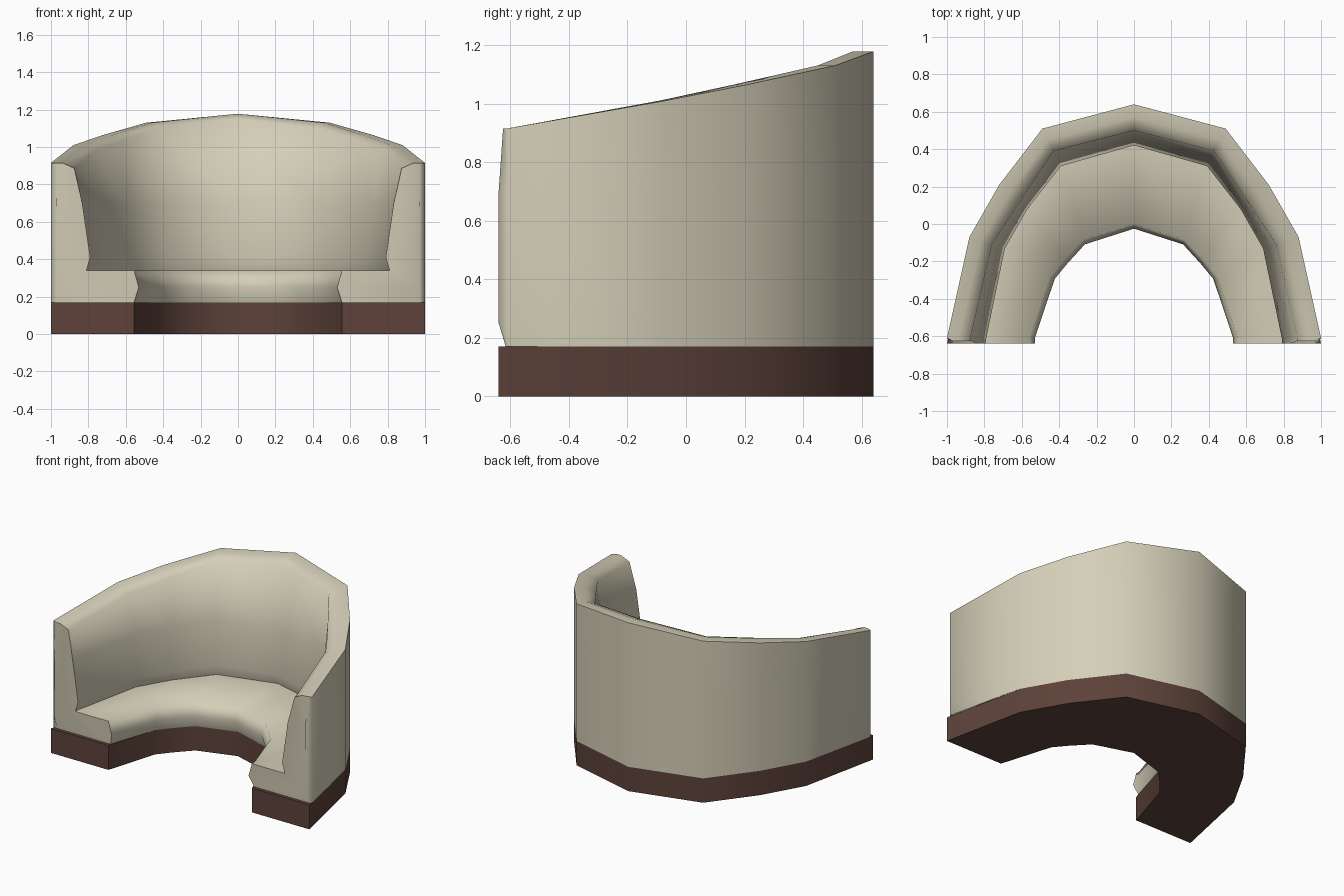
import bpy
import bmesh
import math
from mathutils import Vector

default_cube = bpy.data.objects.get("Cube")
if default_cube:
    bpy.data.objects.remove(default_cube, do_unlink=True)


def make_material(name, colour):
    material = bpy.data.materials.new(name)
    material.use_nodes = True
    material.diffuse_color = colour
    material.node_tree.nodes["Principled BSDF"].inputs["Base Color"].default_value = colour
    return material


def finish(bm, name, material, smooth_angle):
    """Turn a bmesh into a shaded, coloured object."""
    bmesh.ops.remove_doubles(bm, verts=bm.verts, dist=0.0005)
    bmesh.ops.recalc_face_normals(bm, faces=bm.faces)
    mesh = bpy.data.meshes.new(name)
    bm.to_mesh(mesh)
    bm.free()
    mesh.materials.append(material)
    obj = bpy.data.objects.new(name, mesh)
    bpy.context.collection.objects.link(obj)
    bpy.ops.object.select_all(action="DESELECT")
    obj.select_set(True)
    bpy.context.view_layer.objects.active = obj
    bpy.ops.object.shade_smooth_by_angle(angle=math.radians(smooth_angle))
    return obj


def mirrored(rings):
    """Half sweep from the centre outward -> full sweep, right end to left end."""
    flipped = [[Vector((-p.x, p.y, p.z)) for p in ring] for ring in rings[:0:-1]]
    return flipped + rings


def loft(bm, rings, closed):
    """Skin consecutive rings and cap both ends."""
    rows = [[bm.verts.new(p) for p in ring] for ring in rings]
    count = len(rows[0])
    for a, b in zip(rows, rows[1:]):
        for i in range(count if closed else count - 1):
            j = (i + 1) % count
            bm.faces.new((a[i], a[j], b[j], b[i]))
    for row in (rows[0], rows[-1]):
        bm.faces.new(row)


cream = make_material("cream upholstery", (0.66, 0.62, 0.48, 1))
brown = make_material("dark brown wood", (0.109, 0.054, 0.042, 1))

# Plan guides, from the middle of the back to the front of one arm
outer = [(0, .64), (.49, .51), (.72, .21), (.88, -.07), (1, -.61)]
rim = [(0, .5), (.43, .39), (.61, .12), (.76, -.11), (.875, -.61)]
foot = [(0, .42), (.39, .31), (.57, .08), (.69, -.13), (.79, -.61)]
edge = [(0, 0), (.27, -.085), (.37, -.19), (.445, -.28), (.555, -.61)]
heights = [1.178, 1.13, 1.065, 1.01, .915]
BASE, SEAT, FRONT = .17, .34, -.64


def cushion_section(o, r, f, e, top):
    """Cross-section: up the outside, over the rim, down the back, along the seat."""
    o, r, f, e = (Vector(p) for p in (o, r, f, e))
    corner = f + (f - e).normalized() * .02
    bulge = e + (e - f).normalized() * .025
    points = [(o, BASE), (o, .25), (o, .7), (o, top), (o.lerp(r, .5), top),
              (r, top - .028), (r.lerp(f, .5), .7), (f, .41), (corner, SEAT),
              (e, SEAT), (bulge, .25), (e, BASE)]
    return [p.to_3d() + Vector((0, 0, z)) for p, z in points]


def arm_end(ring):
    """Padded end of the arm: pushed forward in the middle, narrowed outside."""
    result = []
    for i, p in enumerate(ring):
        q = p.copy()
        if i < 4:
            q.x -= .03
        if p.z > .8:
            q.y = -.625
        elif p.z > .2 and p.z != SEAT:
            q.y = FRONT
        else:
            q.y -= .006
        result.append(q)
    return result


# Upholstered back, arms and seat
sections = [cushion_section(*row) for row in zip(outer, rim, foot, edge, heights)]
sections.append(arm_end(sections[-1]))
bm = bmesh.new()
loft(bm, mirrored(sections), closed=False)
finish(bm, "upholstered_seat", cream, 75)

# Plinth
plinth_rings = []
for o, e in zip(outer[:-1] + [(1, FRONT)], edge[:-1] + [(.555, FRONT)]):
    plinth_rings.append([Vector((*p, z)) for p, z in ((o, 0), (o, BASE), (e, BASE), (e, 0))])
bm = bmesh.new()
loft(bm, mirrored(plinth_rings), closed=True)
finish(bm, "plinth", brown, 40)
